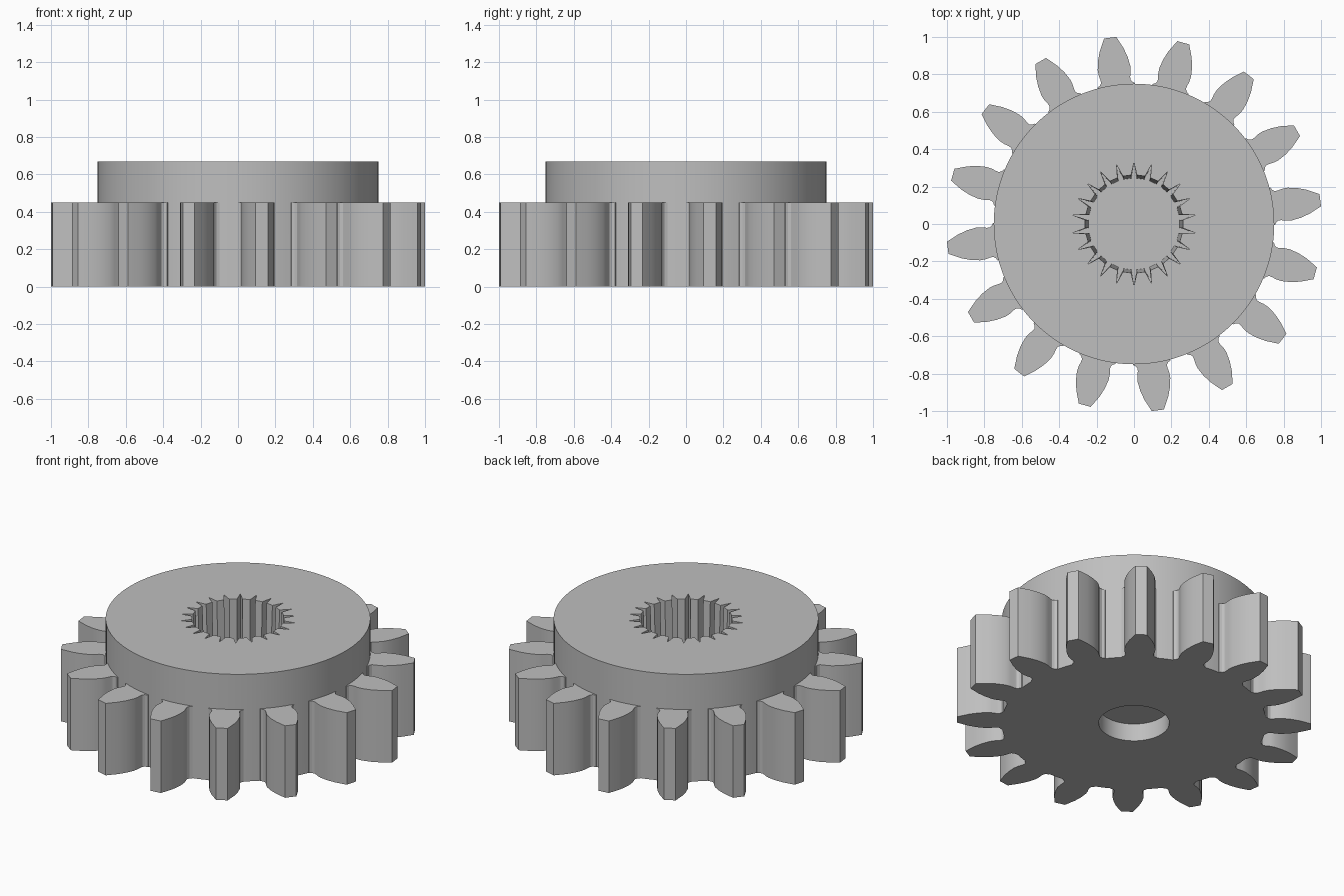
import bpy
import bmesh
from math import sin, cos, pi, radians

if "Cube" in bpy.data.objects:
    bpy.data.objects.remove(bpy.data.objects["Cube"], do_unlink=True)

HEIGHT, GEAR_TOP, HUB_R = 0.67, 0.45, 0.75
TEETH, SPLINES = 16, 22

steel = bpy.data.materials.new("grey steel")
steel.use_nodes = True
steel.diffuse_color = (0.52, 0.52, 0.52, 1)
steel.node_tree.nodes["Principled BSDF"].inputs["Base Color"].default_value = steel.diffuse_color


def loft(bm, low, high, z0, z1):
    """Closed solid between two matching outlines."""
    a = [bm.verts.new((x, y, z0)) for x, y in low]
    b = [bm.verts.new((x, y, z1)) for x, y in high]
    n = len(a)
    bm.faces.new(a[::-1])
    bm.faces.new(b)
    for i in range(n):
        j = (i + 1) % n
        bm.faces.new((a[i], a[j], b[j], b[i]))


def make_object(name, bm):
    bmesh.ops.recalc_face_normals(bm, faces=bm.faces)
    mesh = bpy.data.meshes.new(name)
    bm.to_mesh(mesh)
    bm.free()
    mesh.materials.append(steel)
    obj = bpy.data.objects.new(name, mesh)
    bpy.context.collection.objects.link(obj)
    return obj


def circle(r, n):
    return [(r * cos(2 * pi * i / n), r * sin(2 * pi * i / n)) for i in range(n)]


def prism(name, low, high, z0, z1):
    bm = bmesh.new()
    loft(bm, low, high, z0, z1)
    return make_object(name, bm)


# Core: the tooth roots and the raised hub share one cylinder
core = circle(HUB_R, 128)
gear = prism("gear", core, core, 0, HEIGHT)

# Teeth: (radius, half width) from embedded foot to tip, mirrored
flank = [(0.70, 0.10), (0.748, 0.10), (0.757, 0.086), (0.77, 0.079), (0.785, 0.08),
         (0.81, 0.086), (0.84, 0.088), (0.89, 0.08), (0.94, 0.064), (1.004, 0.033)]
tooth = [(r, -w) for r, w in flank] + [(r, w) for r, w in reversed(flank)]
bm = bmesh.new()
for i in range(TEETH):
    t = 2 * pi * i / TEETH + radians(7.3)
    outline = [(x * cos(t) - y * sin(t), x * sin(t) + y * cos(t)) for x, y in tooth]
    loft(bm, outline, outline, 0, GEAR_TOP)
teeth = make_object("gear_teeth", bm)


# Splined socket: sharp notches between flat lands, lands narrowing downwards
def spline_outline(land_r):
    pts = []
    for i in range(SPLINES):
        t = pi / 2 + 2 * pi * i / SPLINES
        for da, r in ((-0.058, land_r), (0, 0.33), (0.058, land_r)):
            pts.append((r * cos(t + da), r * sin(t + da)))
    return pts


socket = prism("socket_cutter", spline_outline(0.245), spline_outline(0.263), 0.22, HEIGHT + 0.02)

# Round blind recess underneath
ring = circle(0.2, 64)
recess = prism("recess_cutter", ring, ring, -0.1, 0.11)

# Combine the parts into one clean solid
bpy.ops.object.select_all(action='DESELECT')
bpy.context.view_layer.objects.active = gear
gear.select_set(True)
for other, mode in ((teeth, 'UNION'), (socket, 'DIFFERENCE'), (recess, 'DIFFERENCE')):
    mod = gear.modifiers.new(other.name, 'BOOLEAN')
    mod.operation = mode
    mod.solver = 'EXACT'
    mod.object = other
    bpy.ops.object.modifier_apply(modifier=mod.name)
    bpy.data.objects.remove(other, do_unlink=True)

bpy.ops.object.shade_smooth_by_angle(angle=radians(25))
